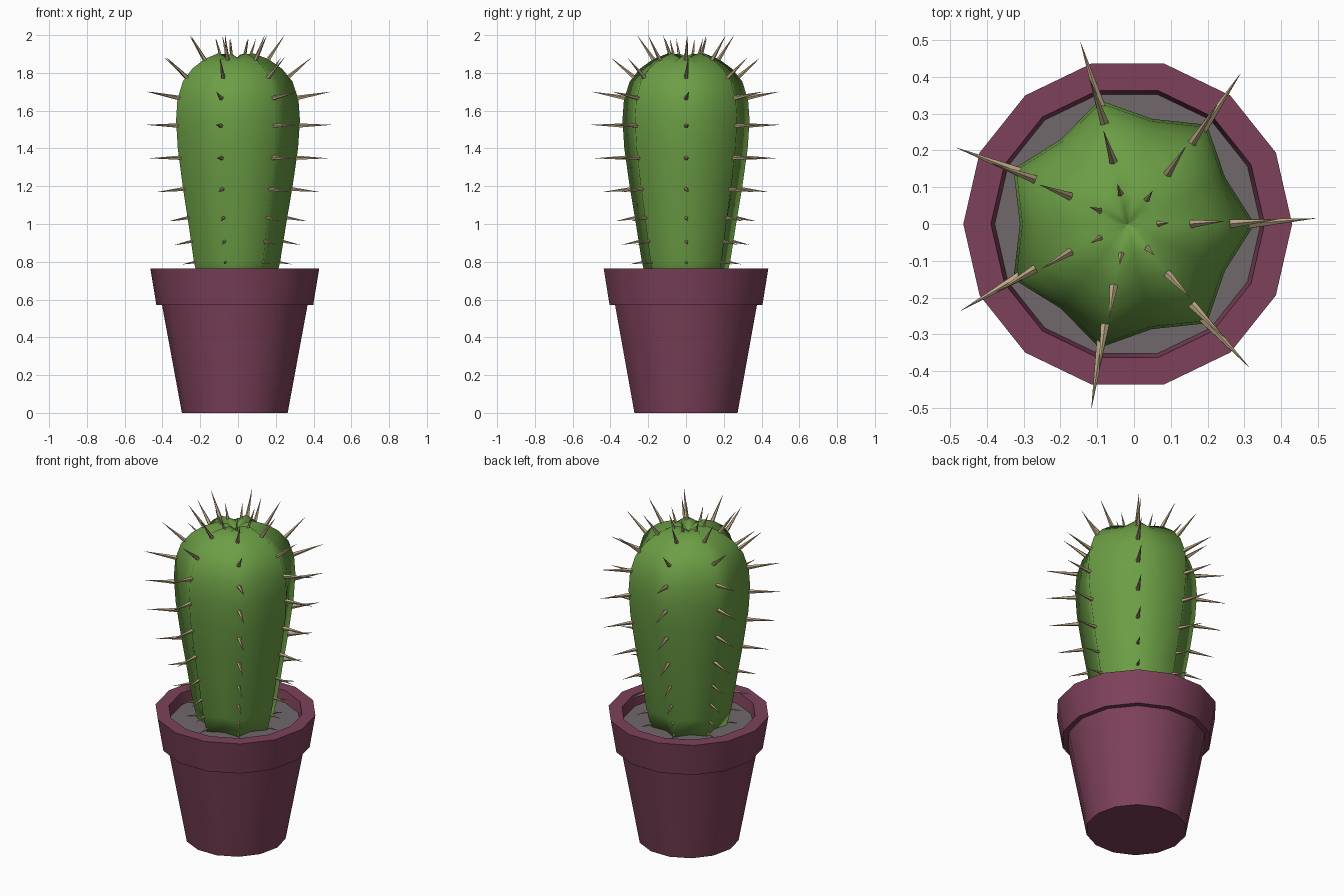
import bpy, bmesh
from math import pi, sin, cos, radians
from mathutils import Vector

cube = bpy.data.objects.get("Cube")
if cube:
    bpy.data.objects.remove(cube, do_unlink=True)

CX = -0.017      # shared axis of pot and plant
SIDES = 14
RIBS = 7


def material(name, rgb):
    m = bpy.data.materials.new(name)
    m.use_nodes = True
    m.diffuse_color = (*rgb, 1)
    bsdf = next(n for n in m.node_tree.nodes if n.type == 'BSDF_PRINCIPLED')
    bsdf.inputs["Base Color"].default_value = (*rgb, 1)
    return m


def finish(name, bm, mat, angle):
    bmesh.ops.recalc_face_normals(bm, faces=bm.faces[:])
    mesh = bpy.data.meshes.new(name)
    bm.to_mesh(mesh)
    bm.free()
    mesh.materials.append(mat)
    ob = bpy.data.objects.new(name, mesh)
    bpy.context.collection.objects.link(ob)
    bpy.ops.object.select_all(action='DESELECT')
    ob.select_set(True)
    bpy.context.view_layer.objects.active = ob
    bpy.ops.object.shade_smooth_by_angle(angle=radians(angle))
    return ob


def loft(rings):
    """Join equal rings of points with quads and return mesh and rings."""
    bm = bmesh.new()
    vs = [[bm.verts.new(p) for p in ring] for ring in rings]
    n = len(vs[0])
    for a, b in zip(vs, vs[1:]):
        for i in range(n):
            j = (i + 1) % n
            bm.faces.new((a[i], a[j], b[j], b[i]))
    return bm, vs


def polar(r, a, z):
    return Vector((CX + r * cos(a), r * sin(a), z))


def circle(r, z):
    return [polar(r, 2 * pi * i / SIDES, z) for i in range(SIDES)]


plum = material("plum clay", (0.205, 0.053, 0.102))
grey = material("grey soil", (0.16, 0.14, 0.148))
green = material("cactus green", (0.15, 0.345, 0.06))
tan = material("tan spine", (0.5, 0.39, 0.23))

# Pot with overhanging rim and open top
pot_profile = [(0.28, 0), (0.385, 0.57), (0.415, 0.57), (0.447, 0.765),
               (0.372, 0.765), (0.355, 0.66)]
bm, rings = loft([circle(r, z) for r, z in pot_profile])
bm.faces.new(rings[0])
bm.faces.new(rings[-1])
finish("pot", bm, plum, 30)

# Soil disc
bm = bmesh.new()
bm.faces.new([bm.verts.new(p) for p in circle(0.362, 0.7)])
finish("soil", bm, grey, 30)

# Ribbed cactus body: rib radius, height, valley ratio, valley drop
body_rows = [(0.21, 0.68, 0.78, 0), (0.24, 0.8, 0.79, 0), (0.272, 1.0, 0.81, 0),
             (0.306, 1.2, 0.83, 0), (0.335, 1.4, 0.84, 0), (0.345, 1.55, 0.85, 0),
             (0.337, 1.66, 0.85, 0), (0.305, 1.755, 0.85, 0.005),
             (0.25, 1.822, 0.84, 0.01), (0.18, 1.872, 0.82, 0.015),
             (0.1, 1.903, 0.8, 0.025), (0.045, 1.897, 0.8, 0.025)]


def star(r, z, ratio, drop):
    return [polar(r * (ratio if i % 2 else 1), pi * i / RIBS, z - drop * (i % 2))
            for i in range(2 * RIBS)]


bm, rings = loft([star(*row) for row in body_rows])
bm.faces.new(rings[0])
pole = bm.verts.new((CX, 0, 1.865))
top = rings[-1]
for i in range(len(top)):
    bm.faces.new((top[i], top[(i + 1) % len(top)], pole))
finish("cactus_body", bm, green, 95)

# Spines along every rib: base radius, base height, tip radius, tip height
spine_rows = [(0.2, 0.72, 0.27, 0.712), (0.22, 0.8, 0.3, 0.787),
              (0.24, 0.91, 0.345, 0.89), (0.26, 1.035, 0.38, 1.015),
              (0.29, 1.185, 0.445, 1.17), (0.312, 1.35, 0.49, 1.348),
              (0.325, 1.52, 0.51, 1.525), (0.32, 1.665, 0.508, 1.7),
              (0.275, 1.77, 0.405, 1.88), (0.17, 1.86, 0.262, 1.997),
              (0.08, 1.88, 0.112, 1.98)]
bm = bmesh.new()
for k in range(RIBS):
    a = 2 * pi * k / RIBS
    for r0, z0, r1, z1 in spine_rows:
        base, tip = polar(r0, a, z0), polar(r1, a + 0.03, z1)
        d = tip - base
        thick = 0.005 + 0.045 * d.length
        m = d.to_track_quat('Z', 'Y').to_matrix().to_4x4()
        m.translation = (base + tip) / 2
        bmesh.ops.create_cone(bm, cap_ends=True, segments=5, radius1=thick,
                              radius2=0.0005, depth=d.length, matrix=m)
finish("spines", bm, tan, 30)
